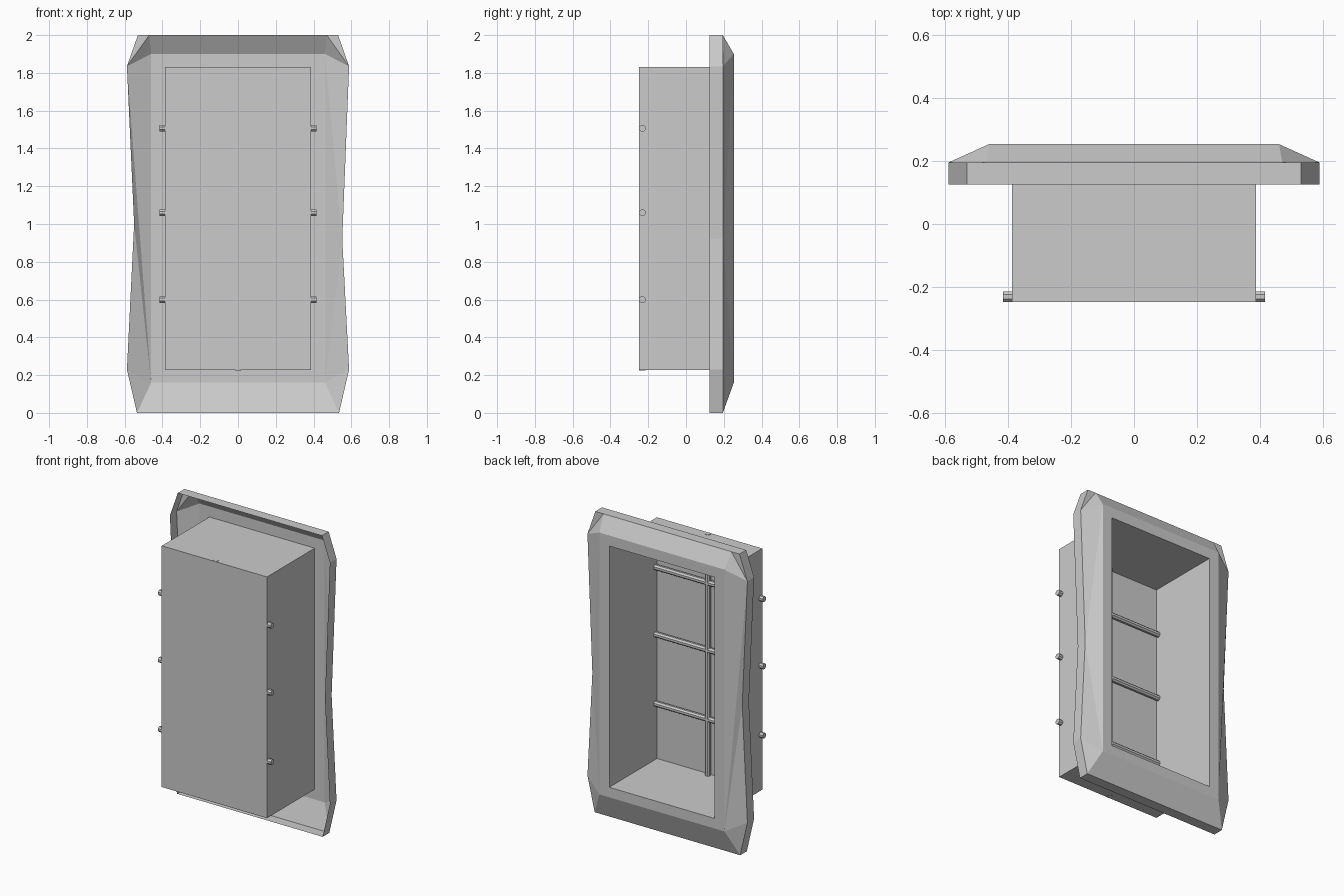
import bpy, bmesh, math
from mathutils import Matrix, Vector

cube = bpy.data.objects.get("Cube")
if cube:
    bpy.data.objects.remove(cube, do_unlink=True)

grey = bpy.data.materials.new("plain grey")
grey.use_nodes = True
colour = (0.6, 0.6, 0.6, 1)
grey.diffuse_color = colour
grey.node_tree.nodes["Principled BSDF"].inputs["Base Color"].default_value = colour

FRONT, RIM, BACK = 0.125, 0.195, 0.253   # depths of the surround
BOX_FRONT = -0.248
HALF, LOW, HIGH = 0.387, 0.227, 1.83     # window opening


def finish(name, bm):
    mesh = bpy.data.meshes.new(name)
    bm.to_mesh(mesh)
    bm.free()
    mesh.materials.append(grey)
    obj = bpy.data.objects.new(name, mesh)
    bpy.context.collection.objects.link(obj)
    return obj


def ring(bm, points, y):
    return [bm.verts.new((x, y, z)) for x, z in points]


def bridge(bm, a, b):
    for i in range(len(a)):
        j = (i + 1) % len(a)
        bm.faces.new((a[i], a[j], b[j], b[i]))


def rectangle(half, low, high):
    return [(half, low), (half, high), (-half, high), (-half, low)]


# Surround: a thin waisted shell with bevelled slopes and a flat inner border
bm = bmesh.new()
right = [(0.535, 0), (0.588, 0.23), (0.552, 0.92), (0.588, 1.835), (0.53, 2)]
left = [(-x, z) for x, z in reversed(right)]
left[2] = (-0.55, 1.0)
outline = right + left
front = ring(bm, outline, FRONT)
rim = ring(bm, outline, RIM)
bridge(bm, front, rim)

inner = ring(bm, rectangle(0.46, 0.16, 1.9), BACK)
br, tr, tl, bl = inner
opening = ring(bm, rectangle(HALF, LOW, HIGH), BACK)
bridge(bm, inner, opening)

# Extra points split the upper corners of the rim
corner_r = bm.verts.new((0.47, RIM, 2))
corner_l = bm.verts.new((-0.47, RIM, 2))
r, l = rim[:5], rim[5:]
slopes = [
    (r[0], r[1], br), (r[1], r[2], br), (r[2], tr, br), (r[2], r[3], tr),
    (r[3], r[4], corner_r), (r[3], corner_r, tr),
    (corner_r, corner_l, tl, tr),
    (corner_l, l[0], l[1]), (corner_l, l[1], tl),
    (l[1], bl, tl), (l[1], l[2], bl), (l[2], l[3], bl), (l[3], l[4], bl),
    (l[4], r[0], br, bl),
]
for face in slopes:
    bm.faces.new(face)
bmesh.ops.recalc_face_normals(bm, faces=bm.faces)
# Border must look out of the back
if sum(f.normal.y * f.calc_area() for f in bm.faces) < 0:
    bmesh.ops.reverse_faces(bm, faces=bm.faces)
finish("window_surround", bm)

# Recess: box open at the back, with its faces turned inward
bm = bmesh.new()
mouth = ring(bm, rectangle(HALF, LOW, HIGH), BACK)
pane = ring(bm, rectangle(HALF, LOW, HIGH), BOX_FRONT)
bridge(bm, mouth, pane)
bm.faces.new(pane)
bmesh.ops.recalc_face_normals(bm, faces=bm.faces)
if sum(f.normal.y * f.calc_area() for f in bm.faces) < 0:
    bmesh.ops.reverse_faces(bm, faces=bm.faces)
finish("window_recess", bm)


# Glazing bars: slim eight-sided rods against the pane
def bar(name, centre, length, axis):
    bm = bmesh.new()
    turn = Matrix.Rotation(math.pi / 8, 4, "Z")
    bmesh.ops.create_cone(bm, cap_ends=True, segments=8, radius1=0.0185,
                          radius2=0.0185, depth=length, matrix=turn)
    if axis == "X":
        bm.transform(Matrix.Rotation(math.pi / 2, 4, "Y"))
    bm.transform(Matrix.Translation(Vector(centre)))
    finish(name, bm)


BAR_Y = BOX_FRONT + 0.0175
for name, z in (("lower", 0.6), ("middle", 1.06), ("upper", 1.507)):
    bar(name + "_glazing_bar", (0, BAR_Y, z), 0.83, "X")
bar("upright_glazing_bar", (0, BAR_Y, (LOW + HIGH) / 2), HIGH - LOW + 0.004, "Z")
